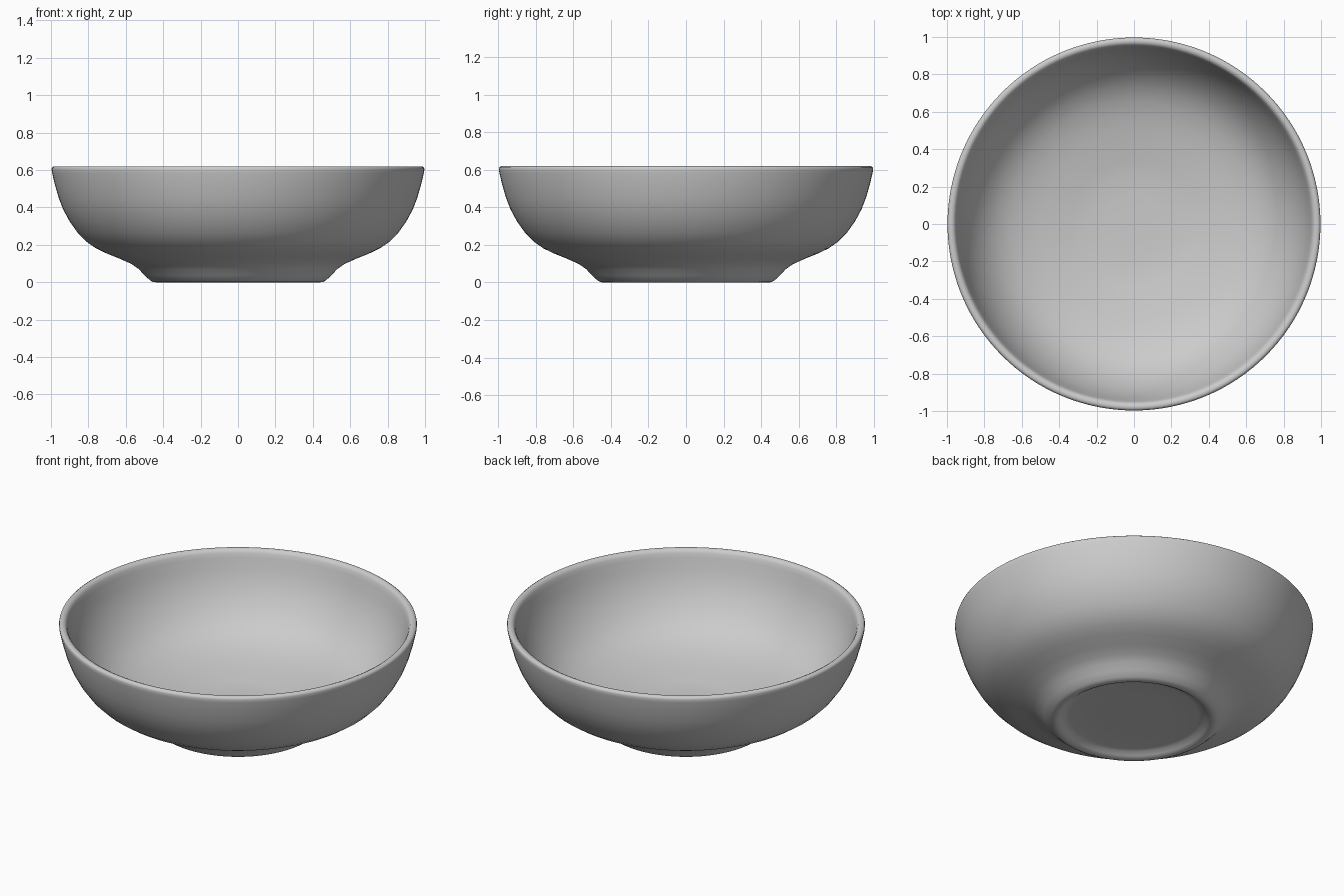
import bpy, bmesh, math

# Glaze colour
glaze = bpy.data.materials.new("grey_glaze")
glaze.diffuse_color = (0.6, 0.6, 0.6, 1)

# Cross-section (radius, height): recessed base, foot, outer wall, rim, inner wall, floor
profile = [
    (0.0, 0.03), (0.2, 0.03), (0.36, 0.03), (0.39, 0.025), (0.41, 0.01), (0.425, 0.002),
    (0.44, 0.0), (0.455, 0.002), (0.47, 0.01), (0.50, 0.037), (0.53, 0.07), (0.57, 0.098),
    (0.63, 0.125), (0.70, 0.153), (0.76, 0.182), (0.81, 0.217), (0.855, 0.262),
    (0.90, 0.325), (0.935, 0.39), (0.96, 0.455), (0.98, 0.525), (0.994, 0.585),
    (0.997, 0.604), (0.994, 0.614), (0.985, 0.62), (0.972, 0.62), (0.96, 0.614),
    (0.952, 0.60), (0.945, 0.575), (0.93, 0.515), (0.91, 0.455), (0.88, 0.39),
    (0.84, 0.325), (0.79, 0.265), (0.73, 0.215), (0.66, 0.178), (0.58, 0.15),
    (0.50, 0.13), (0.42, 0.115), (0.34, 0.10), (0.26, 0.088), (0.15, 0.084), (0.0, 0.083),
]

# Spin the section into a bowl
SEG = 128
bm = bmesh.new()
rings = []
for r, z in profile:
    if r == 0:
        rings.append([bm.verts.new((0, 0, z))])
    else:
        rings.append([bm.verts.new((r * math.cos(2 * math.pi * i / SEG),
                                    r * math.sin(2 * math.pi * i / SEG), z))
                      for i in range(SEG)])
for a, b in zip(rings, rings[1:]):
    for i in range(SEG):
        j = (i + 1) % SEG
        corners = [a[i % len(a)], a[j % len(a)], b[j % len(b)], b[i % len(b)]]
        bm.faces.new(list(dict.fromkeys(corners)))
bmesh.ops.recalc_face_normals(bm, faces=bm.faces)
for f in bm.faces:
    f.smooth = True

mesh = bpy.data.meshes.new("bowl")
bm.to_mesh(mesh)
bm.free()
mesh.materials.append(glaze)
bowl = bpy.data.objects.new("bowl", mesh)
bpy.context.collection.objects.link(bowl)
